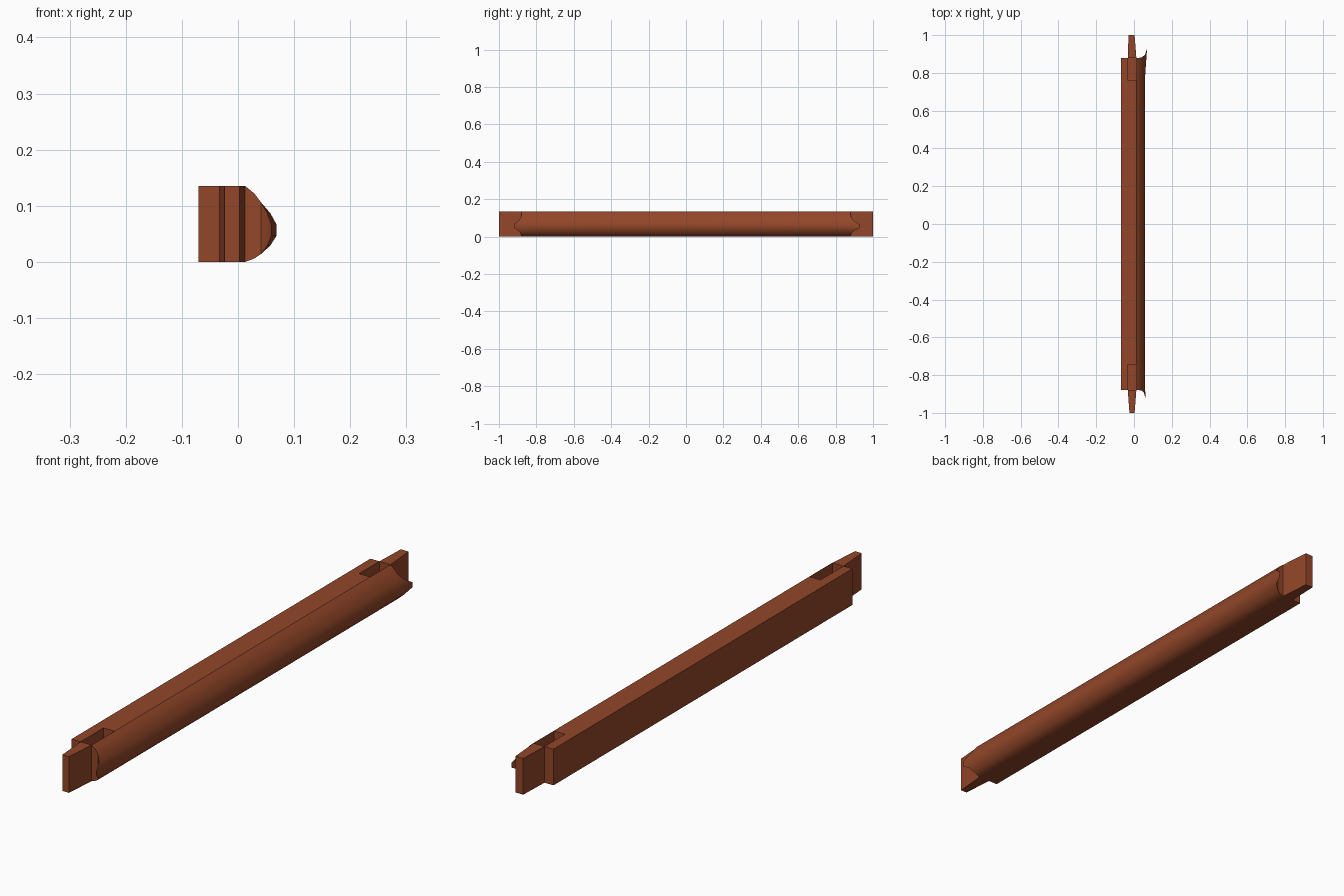
import bpy, bmesh, math

if "Cube" in bpy.data.objects:
    bpy.data.objects.remove(bpy.data.objects["Cube"])

wood = bpy.data.materials.new("warm_brown_wood")
wood.diffuse_color = (0.29, 0.062, 0.022, 1)
wood.use_nodes = True
wood.node_tree.nodes["Principled BSDF"].inputs["Base Color"].default_value = wood.diffuse_color

H = 0.135          # rail height
SHOULDER = 0.88    # where the body stops and the tenons begin


def make_object(name, bm):
    bmesh.ops.recalc_face_normals(bm, faces=bm.faces)
    mesh = bpy.data.meshes.new(name)
    bm.to_mesh(mesh)
    bm.free()
    mesh.materials.append(wood)
    obj = bpy.data.objects.new(name, mesh)
    bpy.context.collection.objects.link(obj)
    return obj


def prism(name, plan, z0, z1):
    """Vertical extrusion of an (x, y) outline."""
    bm = bmesh.new()
    low = [bm.verts.new((x, y, z0)) for x, y in plan]
    top = [bm.verts.new((x, y, z1)) for x, y in plan]
    bm.faces.new(low)
    bm.faces.new(top)
    n = len(plan)
    for i in range(n):
        j = (i + 1) % n
        bm.faces.new((low[i], low[j], top[j], top[i]))
    return make_object(name, bm)


# Moulded rail section: (x, upper z, lower z, horn length past the shoulder)
columns = [(-0.07, H, 0, 0), (0.013, H, 0, 0), (0.029, 0.122, 0.006, 0),
           (0.041, 0.106, 0.014, 0.002), (0.051, 0.087, 0.029, 0.015),
           (0.058, 0.066, 0.047, 0.048)]
ring = [(x, u, h) for x, u, l, h in columns]
ring += [(x, l, h) for x, u, l, h in reversed(columns)]

# Rail body: coped horns at both ends, the back one flaring outwards
bm = bmesh.new()
rings = []
for side, y, horn, flare in ((-1, SHOULDER, 0.85, 0.002), (-1, 0.77, 0, 0),
                             (1, 0.77, 0, 0), (1, SHOULDER, 1, 0.011)):
    rings.append([bm.verts.new((x + flare * max(0, (x - 0.041) / 0.017),
                                side * (y + h * horn), z)) for x, z, h in ring])
n = len(ring)
for a, b in zip(rings, rings[1:]):
    for i in range(n):
        j = (i + 1) % n
        bm.faces.new((a[i], a[j], b[j], b[i]))
for r in (rings[0], rings[-1]):
    for i in range(len(columns) - 1):
        bm.faces.new((r[i], r[i + 1], r[n - 2 - i], r[n - 1 - i]))
rail = make_object("moulded_rail", bm)

for side, label, inner in ((-1, "front", 0.745), (1, "back", 0.76)):
    # Open pocket behind each tenon
    cutter = prism(label + "_pocket_cutter",
                   [(-0.033, side * inner), (0.0125, side * inner),
                    (0.0125, side * 1.1), (-0.033, side * 1.1)], 0.003, 0.3)
    cutter.hide_render = True
    cutter.hide_set(True)
    cut = rail.modifiers.new(label + "_pocket", 'BOOLEAN')
    cut.operation = 'DIFFERENCE'
    cut.solver = 'EXACT'
    cut.object = cutter
    # Tapered tenon
    left = -0.024 if side < 0 else -0.029
    prism(label + "_tenon", [(-0.033, side * SHOULDER), (0.0125, side * SHOULDER),
                             (0.003, side * 1.0), (left, side * 1.0)], 0, H)

bpy.context.view_layer.objects.active = rail
rail.select_set(True)
for m in list(rail.modifiers):
    bpy.ops.object.modifier_apply(modifier=m.name)
bpy.ops.object.shade_smooth_by_angle(angle=math.radians(35))
for obj in list(bpy.data.objects):
    if obj.name.endswith("cutter"):
        bpy.data.objects.remove(obj)
